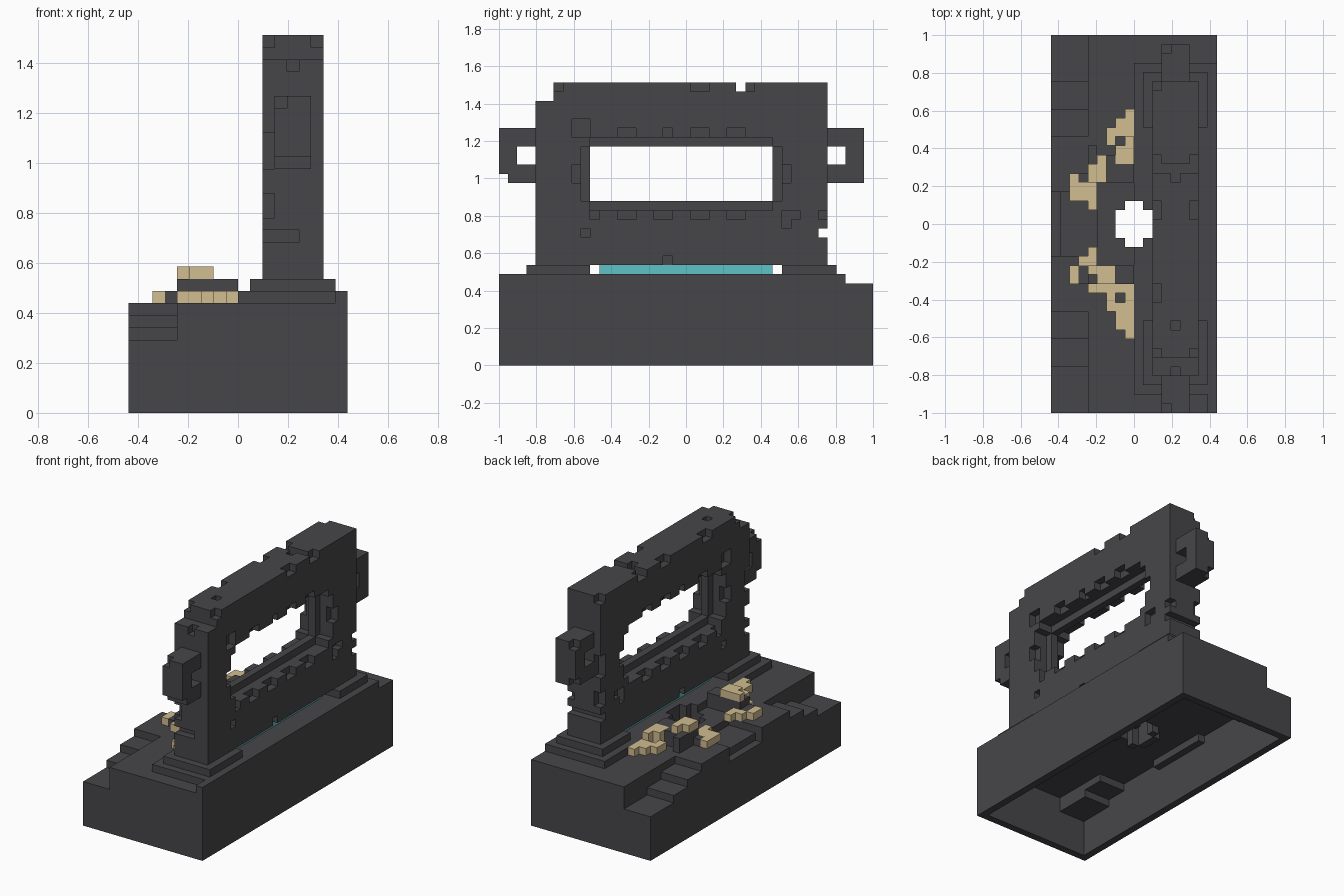
import bpy
import bmesh
from mathutils import Vector

cube = bpy.data.objects.get("Cube")
if cube:
    bpy.data.objects.remove(cube, do_unlink=True)

UNIT = 2 / 41                       # edge length of one block
ORIGIN = Vector((9, 20.5, 0))       # grid point placed at the world origin


def material(name, colour):
    mat = bpy.data.materials.new(name)
    mat.use_nodes = True
    rgba = (*colour, 1)
    mat.diffuse_color = rgba
    mat.node_tree.nodes["Principled BSDF"].inputs["Base Color"].default_value = rgba
    return mat


stone = material("dark_stone", (.062, .062, .068))
sand = material("tan_bone", (.64, .51, .28))
glow = material("teal_glow", (.11, .54, .58))


def box(x, y, z):
    """Set of grid blocks inside three half-open ranges."""
    return {(i, j, k) for i in range(*x) for j in range(*y) for k in range(*z)}


def build(name, cells, mat):
    """Make one object from the exposed sides of a set of blocks."""
    bm = bmesh.new()
    corners = {}

    def vert(point):
        key = tuple(point)
        if key not in corners:
            corners[key] = bm.verts.new((Vector(key) - ORIGIN) * UNIT)
        return corners[key]

    for cell in sorted(cells):
        for axis in range(3):
            u, v = (axis + 1) % 3, (axis + 2) % 3
            for side in (0, 1):
                near = list(cell)
                near[axis] += 1 if side else -1
                if tuple(near) in cells:
                    continue
                ring = []
                for du, dv in ((0, 0), (1, 0), (1, 1), (0, 1)):
                    p = list(cell)
                    p[axis] += side
                    p[u] += du
                    p[v] += dv
                    ring.append(vert(p))
                bm.faces.new(ring if side else ring[::-1])
    mesh = bpy.data.meshes.new(name)
    bm.to_mesh(mesh)
    bm.free()
    mesh.materials.append(mat)
    obj = bpy.data.objects.new(name, mesh)
    bpy.context.collection.objects.link(obj)
    return obj


# Hollow base: corner stairs and a sunken entry along one long edge
def base_height(i, j):
    from_end = min(j, 40 - j)
    if i < 4 and from_end < 11:
        return 6 if from_end < 5 else 7 if from_end < 8 else 8
    if i < 5 and 17 <= j < 24:
        return 7 if i < 1 else 8
    return 9


CEILING = 7
base = set()
for i in range(18):
    for j in range(41):
        top = base_height(i, j)
        rim = i in (0, 17) or j in (0, 40)
        under = min(base_height(i + a, j + b) for a in (-1, 0, 1) for b in (-1, 0, 1))
        base |= box((i, i + 1), (j, j + 1), (0 if rim else min(CEILING, under - 1), top))

# Round well with a collar under the floor
well = box((7, 11), (19, 22), (0, 12)) | box((8, 10), (18, 23), (0, 12))
base |= box((6, 12), (19, 22), (6, 7)) | box((7, 11), (18, 23), (6, 7))
build("base", base - well, stone)

# Low platform below the arch
platform = box((9, 18), (2, 38), (9, 10)) | box((17, 18), (0, 2), (9, 10))
build("platform", platform - well, stone)

# Two feet, one below each pillar
for name, span in (("front_foot", (3, 10)), ("back_foot", (31, 37))):
    build(name, box((10, 17), span, (10, 11)), stone)

# Glowing strip under the arch
build("glow_strip", box((12, 15), (11, 30), (10, 11)), glow)

# Arch with a window set in a deep frame on both sides of a thin lip
arch = box((11, 16), (4, 36), (11, 31))
arch -= box((11, 16), (10, 30), (18, 24))
arch -= box((11, 16), (4, 6), (29, 31))
arch -= box((11, 16), (26, 27), (30, 31))
arch -= box((11, 16), (35, 36), (14, 15))
for frame in ((11, 13), (14, 16)):
    arch -= box(frame, (10, 30), (17, 25)) | box(frame, (9, 31), (18, 24))
for layer in ((11, 12), (15, 16)):
    arch -= box(layer, (8, 9), (20, 22)) | box(layer, (31, 32), (20, 22))
    # worn teeth above and below the window
    for start, end in ((13, 15), (18, 19), (21, 23), (25, 27)):
        arch -= box(layer, (start, end), (25, 26))
    for start, end in ((10, 11), (13, 15), (17, 19), (21, 23), (25, 27)):
        arch -= box(layer, (start, end), (16, 17))
    # scattered chips
    for y, z in (((8, 10), (25, 27)), ((9, 10), (14, 15)), ((18, 19), (11, 12)),
                 ((31, 32), (15, 17)), ((32, 33), (16, 17)), ((35, 36), (16, 17)),
                 ((6, 7), (30, 31)), ((21, 23), (30, 31)), ((27, 28), (30, 31))):
        arch -= box(layer, y, z)
for end in ((4, 5), (35, 36)):      # chips on the two narrow ends
    for x, z in (((11, 12), (20, 23)), ((11, 12), (16, 18)), ((11, 14), (14, 15))):
        arch -= box(x, end, z)
for j in (9, 25):                   # pits in the top
    arch -= box((13, 14), (j, j + 1), (30, 31))
arch -= box((11, 12), (12, 14), (30, 31)) | box((11, 12), (35, 36), (30, 31))
arch -= box((13, 14), (4, 5), (28, 29))
build("arch", arch, stone)

# Ring handles on both ends of the arch
front = box((12, 15), (0, 4), (20, 26)) - box((12, 15), (2, 4), (22, 24))
front -= box((12, 15), (0, 1), (20, 21)) | box((12, 13), (0, 1), (25, 26))
build("front_handle", front, stone)
back = box((12, 15), (36, 40), (20, 26)) - box((12, 15), (36, 38), (22, 24))
back -= box((12, 13), (39, 40), (20, 21)) | box((12, 13), (39, 40), (25, 26))
build("back_handle", back, stone)

# Bone heaps on the floor, one row per step along the length:
# L low bone, M two bones high, d low pedestal, D pedestal, H bone on a pedestal
HEAPS = {
    "back": (32, ["......L", ".....LL", "....LLL", "....L.M", "..D..MM", "..DHDMM",
                  "..HHDDD", "LdHHDDD", "LLL....", "LLL....", "..L...."]),
    "front": (17, ["..L....", ".LL....", "LdHHHDD", "LdDHHDD", "..LLLLL", "....L.L",
                   "....LLL", ".....LL", ".....LL", "......L"]),
}
for name, (first, rows) in HEAPS.items():
    bones, pedestal = set(), set()
    for r, row in enumerate(rows):
        for c, mark in enumerate(row):
            i, j = c + 2, first - r
            if mark in "LM":
                bones.add((i, j, 9))
            if mark == "M":
                bones.add((i, j, 10))
            if mark in "dDH":
                pedestal.add((i, j, 9))
            if mark in "DH":
                pedestal.add((i, j, 10))
            if mark == "H":
                bones.add((i, j, 11))
    build(name + "_bones", bones, sand)
    build(name + "_pedestal", pedestal, stone)
